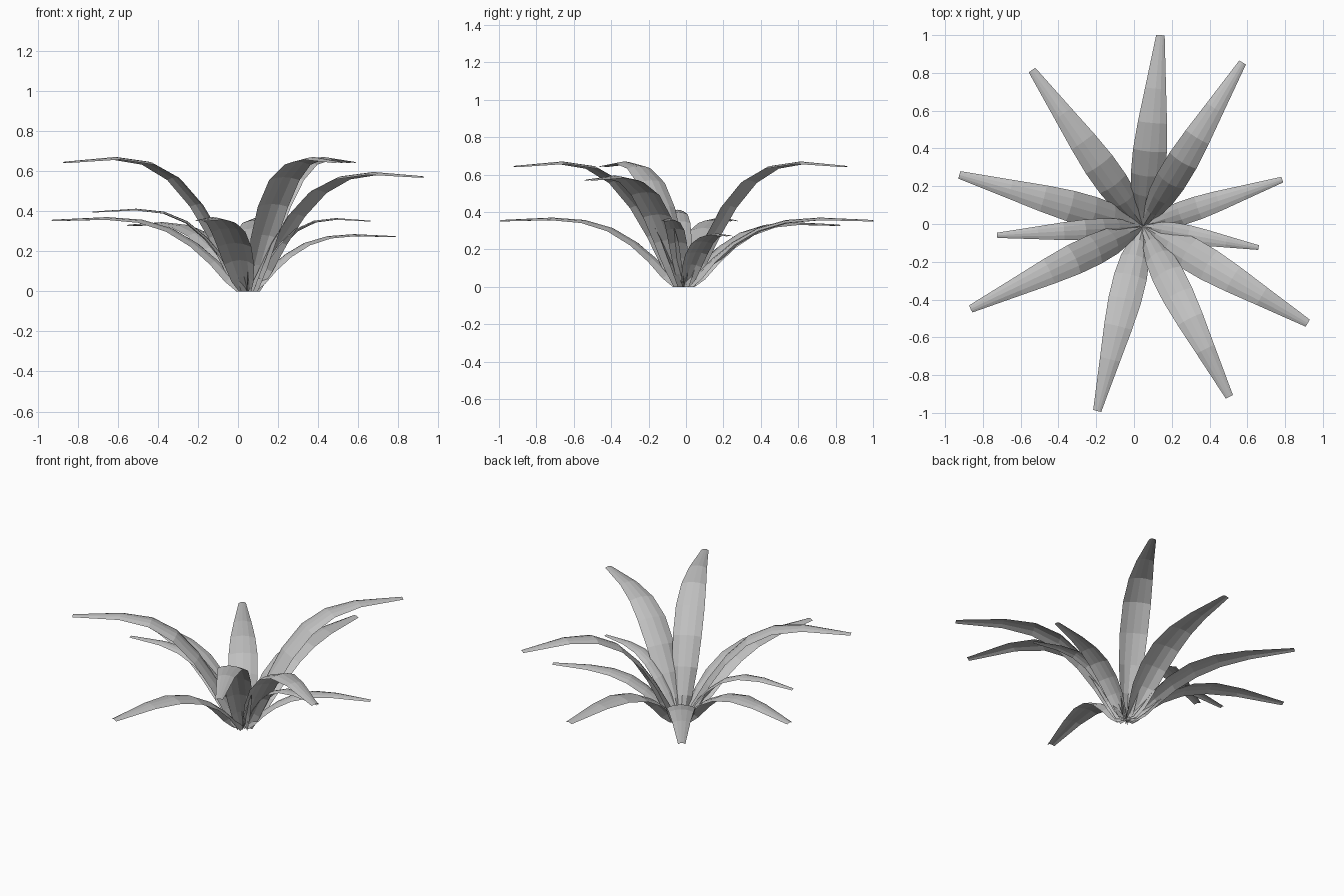
import bpy, bmesh, math
from mathutils import Vector

cube = bpy.data.objects.get("Cube")
if cube:
    bpy.data.objects.remove(cube, do_unlink=True)

# One plain grey for the whole plant
grey = bpy.data.materials.new("leaf_grey")
grey.use_nodes = True
grey.diffuse_color = (0.53, 0.53, 0.53, 1)
grey.node_tree.nodes["Principled BSDF"].inputs["Base Color"].default_value = (0.53, 0.53, 0.53, 1)

ROOT = Vector((0.048, -0.012, 0))

# Shared leaf shape: (reach, height, width, sag of edges), as fractions
STATIONS = [
    (0.0, 0.0, 0.36, 0.85),
    (0.075, 0.2, 0.64, 0.36),
    (0.155, 0.42, 0.88, 0.2),
    (0.26, 0.65, 1.0, 0.13),
    (0.39, 0.85, 1.0, 0.11),
    (0.54, 0.965, 0.86, 0.11),
    (0.72, 1.0, 0.62, 0.13),
    (1.0, 0.965, 0.25, 0.18),
]
ACROSS = (-1, -0.5, 0, 0.5, 1)


def make_leaf(name, tip_x, tip_y, height, width):
    """Arched, tapering leaf with a raised midrib, running from the root to its tip."""
    out = Vector((tip_x, tip_y, 0)) - ROOT
    reach = out.length
    out.normalize()
    side = Vector((-out.y, out.x, 0))
    up = Vector((0, 0, 1))
    spine = [ROOT + out * (r * reach) + up * (h * height) for r, h, w, s in STATIONS]

    bm = bmesh.new()
    rows = []
    for i, (r, h, w, sag) in enumerate(STATIONS):
        tangent = (spine[min(i + 1, len(spine) - 1)] - spine[max(i - 1, 0)]).normalized()
        # The foot of each leaf folds outward, level with the ground
        normal = tangent.cross(side) if i else -out
        half = width * w / 2
        row = []
        for t in ACROSS:
            p = spine[i] + side * (half * t) - normal * (width * w * sag * t * t)
            row.append(bm.verts.new(p))
        rows.append(row)
    for a, b in zip(rows, rows[1:]):
        for j in range(len(ACROSS) - 1):
            bm.faces.new((a[j], b[j], b[j + 1], a[j + 1]))
    bm.normal_update()
    if sum(f.normal.z for f in bm.faces) < 0:
        bmesh.ops.reverse_faces(bm, faces=bm.faces[:])

    mesh = bpy.data.meshes.new(name)
    bm.to_mesh(mesh)
    bm.free()
    mesh.materials.append(grey)
    leaf = bpy.data.objects.new(name, mesh)
    bpy.context.collection.objects.link(leaf)


# Leaves around the root: tip position, peak height, widest width
LEAVES = [
    ("leaf_back", 0.14, 1.0, 0.37, 0.18),
    ("leaf_back_left_tall", 0.575, 0.855, 0.67, 0.165),
    ("leaf_left_low", 0.785, 0.235, 0.285, 0.125),
    ("leaf_left_short", 0.66, -0.125, 0.365, 0.1),
    ("leaf_front_left_tall", 0.92, -0.525, 0.595, 0.175),
    ("leaf_front_left", 0.505, -0.915, 0.67, 0.17),
    ("leaf_front", -0.195, -0.99, 0.37, 0.175),
    ("leaf_front_right_tall", -0.865, -0.45, 0.67, 0.165),
    ("leaf_right_short", -0.725, -0.06, 0.412, 0.11),
    ("leaf_right_low", -0.925, 0.26, 0.37, 0.165),
    ("leaf_back_right", -0.54, 0.815, 0.345, 0.17),
]
for spec in LEAVES:
    make_leaf(*spec)
